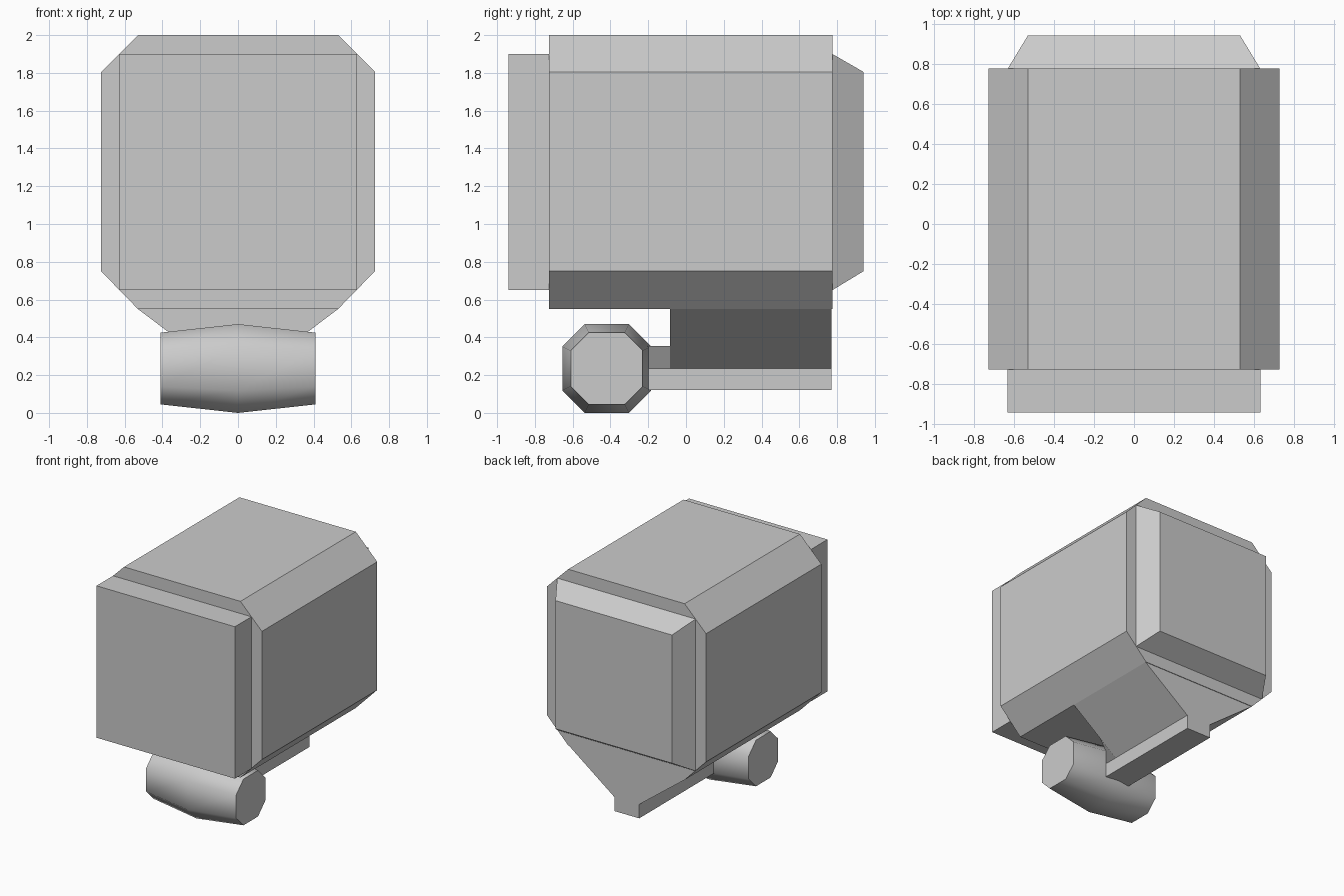
import bpy
import bmesh

if "Cube" in bpy.data.objects:
    bpy.data.objects.remove(bpy.data.objects["Cube"])


def loft(name, rings):
    """Skin a closed solid through matching rings of 3D points."""
    bm = bmesh.new()
    loops = [[bm.verts.new(p) for p in ring] for ring in rings]
    n = len(loops[0])
    for a, b in zip(loops, loops[1:]):
        for i in range(n):
            j = (i + 1) % n
            bm.faces.new((a[i], a[j], b[j], b[i]))
    bm.faces.new(loops[0])
    bm.faces.new(loops[-1])
    bmesh.ops.recalc_face_normals(bm, faces=bm.faces[:])
    mesh = bpy.data.meshes.new(name)
    bm.to_mesh(mesh)
    bm.free()
    ob = bpy.data.objects.new(name, mesh)
    bpy.context.collection.objects.link(ob)
    return ob


def section(half, y):
    """Mirror a right-hand (x, z) outline into a closed ring at depth y."""
    full = half + [(-x, z) for x, z in reversed(half)]
    return [(x, y, z) for x, z in full]


# Main housing: box with chamfered long edges
outline = [(0.53, 2.0), (0.725, 1.805), (0.725, 0.75), (0.53, 0.55)]
loft("housing", [section(outline, y) for y in (-0.725, 0.775)])

# Front panel block and tapered rear panel
panel = [(0.63, 1.9), (0.63, 0.65)]
rear = [(0.53, 1.805), (0.53, 0.75)]
loft("front_panel", [section(panel, -0.94), section(panel, -0.725)])
loft("rear_panel", [section(panel, 0.775), section(rear, 0.94)])

# Sloping underside narrowing to a rail
keel = [(0.53, 0.55), (0.113, 0.235), (0.113, 0.12)]
loft("keel_and_rail", [section(keel, y) for y in (-0.085, 0.77)])

# Neck flaring from the barrel back into the keel
neck_front = [(0.113, 0.355), (0.113, 0.235), (0.113, 0.12)]
neck_back = [(0.27, 0.355), (0.113, 0.235), (0.113, 0.12)]
loft("neck", [section(neck_front, -0.205), section(neck_back, -0.085)])

# Eight-sided cross barrel, slightly fatter in the middle
corners = [(0.5, 1), (1, 0.5), (1, -0.5), (0.5, -1),
           (-0.5, -1), (-1, -0.5), (-1, 0.5), (-0.5, 1)]
barrel = loft("barrel", [
    [(x, -0.42 + r * cy, 0.235 + r * cz) for cy, cz in corners]
    for x, r in ((-0.41, 0.19), (0, 0.235), (0.41, 0.19))])
bpy.context.view_layer.objects.active = barrel
barrel.select_set(True)
bpy.ops.object.shade_smooth_by_angle(angle=0.87)
